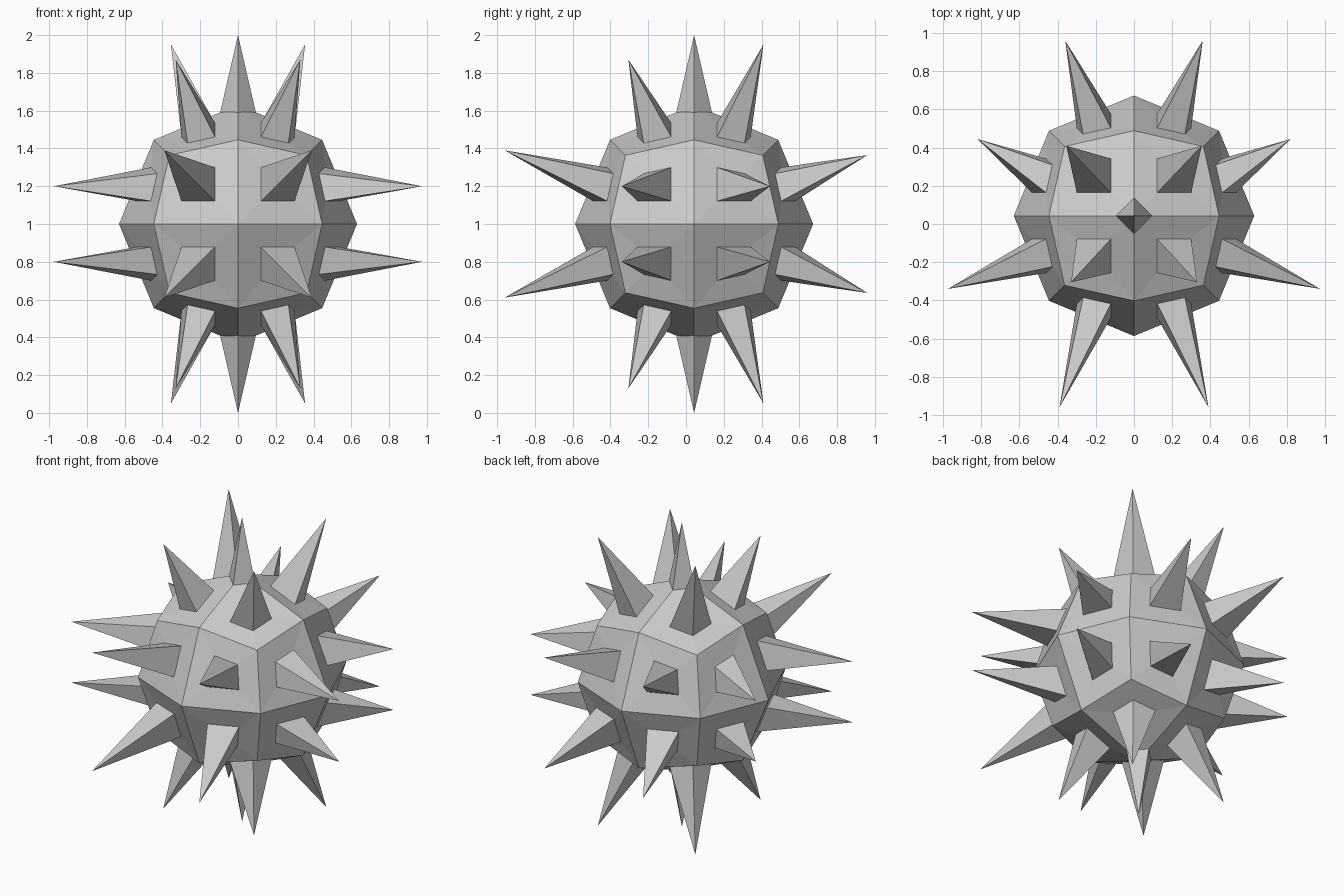
import bpy, bmesh
from mathutils import Vector

if "Cube" in bpy.data.objects:
    bpy.data.objects.remove(bpy.data.objects["Cube"])

CENTRE = Vector((0, 0.043, 1.0))
R = 0.63
INSET = 0.4  # spike base size relative to its body panel

# spike tips (x, y, height from centre) by dominant axis and front(-1)/back(+1)
TIPS = {
    (0, -1): (0.975, -0.34, 0.2), (0, 1): (0.82, 0.445, 0.2),
    (1, -1): (0.39, -0.96, 0.39), (1, 1): (0.36, 0.96, 0.365),
    (2, -1): (0.33, -0.305, 0.87), (2, 1): (0.355, 0.41, 0.95),
}


def finish(bm, name):
    bmesh.ops.recalc_face_normals(bm, faces=bm.faces[:])
    mesh = bpy.data.meshes.new(name)
    bm.to_mesh(mesh)
    bm.free()
    obj = bpy.data.objects.new(name, mesh)
    bpy.context.collection.objects.link(obj)
    return obj


# body: cube cut into 24 panels, rounded to a sphere, one spike grown from each
bm = bmesh.new()
bmesh.ops.create_cube(bm, size=2)
bmesh.ops.subdivide_edges(bm, edges=bm.edges[:], cuts=1, use_grid_fill=True)
for v in bm.verts:
    v.co = v.co.normalized() * R
panels = bm.faces[:]
for f in panels:
    corners = f.verts[:]
    mid = f.calc_center_median()
    axis = max(range(3), key=lambda i: abs(mid[i]))
    sx, sy, sz = (1 if c > 0 else -1 for c in mid)
    x, y, h = TIPS[axis, sy]
    tip = bm.verts.new((sx * x, y - CENTRE.y, sz * h))
    ring = [bm.verts.new(mid.lerp(v.co, INSET)) for v in corners]
    for i in range(4):
        j = (i + 1) % 4
        bm.faces.new((corners[i], corners[j], ring[j], ring[i]))
        bm.faces.new((ring[i], ring[j], tip))
bmesh.ops.delete(bm, geom=panels, context='FACES_ONLY')
body = finish(bm, "spiked_body")
body.location = CENTRE

# pole spikes: diamond-based pyramids at top and bottom
for name, s in (("top_spike", 1), ("bottom_spike", -1)):
    bm = bmesh.new()
    w, base = 0.097, 0.58
    ring = [bm.verts.new((x * w, y * w, s * base))
            for x, y in ((1, 0), (0, 1), (-1, 0), (0, -1))]
    tip = bm.verts.new((0, 0, s * 1.0))
    bm.faces.new(ring)
    for i in range(4):
        bm.faces.new((ring[i], ring[(i + 1) % 4], tip))
    finish(bm, name).location = CENTRE
